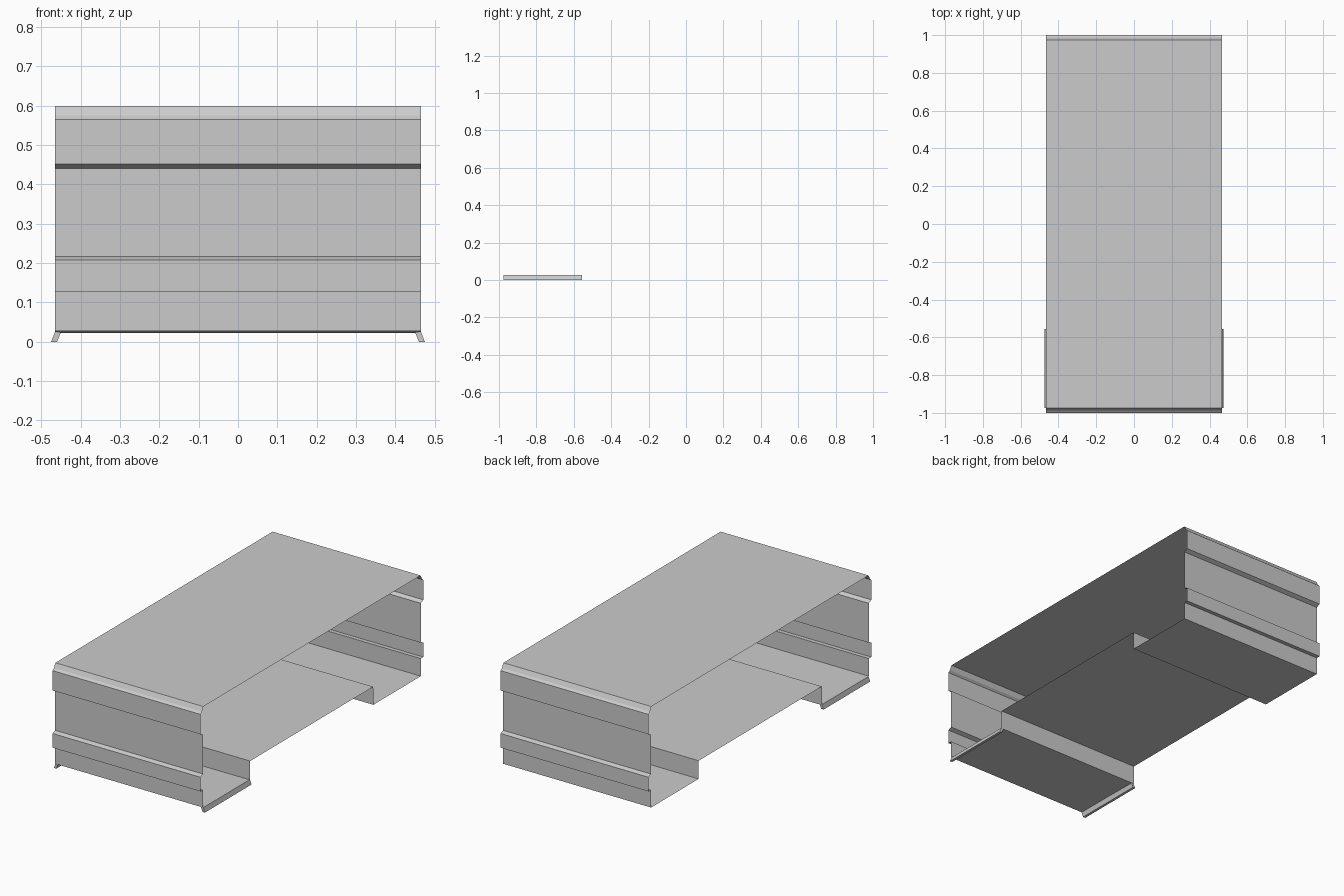
import bpy

if "Cube" in bpy.data.objects:
    bpy.data.objects.remove(bpy.data.objects["Cube"])

HALF_W = 0.465


def extrude_x(name, profile):
    """Thin open sheet: a (y, z) profile swept across the full width."""
    n = len(profile)
    verts = [(x, y, z) for x in (-HALF_W, HALF_W) for y, z in profile]
    faces = [(i, n + i, n + i + 1, i + 1) for i in range(n - 1)]
    mesh = bpy.data.meshes.new(name)
    mesh.from_pydata(verts, [], faces)
    obj = bpy.data.objects.new(name, mesh)
    bpy.context.collection.objects.link(obj)
    return obj


def rail(name, side):
    """Flared runner below the edge of the front floor."""
    section = [(0.45, 0.025), (HALF_W, 0.026), (0.475, 0.0), (0.46, 0.0)]
    verts = [(side * x, y, z) for y in (-0.975, -0.557) for x, z in section]
    faces = [(i, (i + 1) % 4, 4 + (i + 1) % 4, 4 + i) for i in range(4)]
    faces += [(3, 2, 1, 0), (4, 5, 6, 7)]
    if side < 0:
        faces = [f[::-1] for f in faces]
    mesh = bpy.data.meshes.new(name)
    mesh.from_pydata(verts, [], faces)
    obj = bpy.data.objects.new(name, mesh)
    bpy.context.collection.objects.link(obj)


# Ribbed end wall outline, top to bottom: (distance from centre, height)
wall = [(0.975, 0.6), (0.988, 0.575), (1.0, 0.565), (1.0, 0.452),
        (0.977, 0.441), (0.977, 0.217), (1.0, 0.208), (1.0, 0.127),
        (0.977, 0.127), (0.977, 0.027)]
extrude_x("front_wall", [(-d, z) for d, z in wall])
extrude_x("back_wall", [(d, z) for d, z in reversed(wall)])

# Flat roof sheet
extrude_x("roof", [(0.975, 0.6), (-0.975, 0.6)])

# Stepped floor, raised in the middle
extrude_x("floor", [(-0.977, 0.027), (-0.556, 0.023), (-0.555, 0.13),
                    (0.55, 0.13), (0.551, 0.027), (0.977, 0.027)])

# Pair of flared runners
rail("right_rail", 1)
rail("left_rail", -1)
